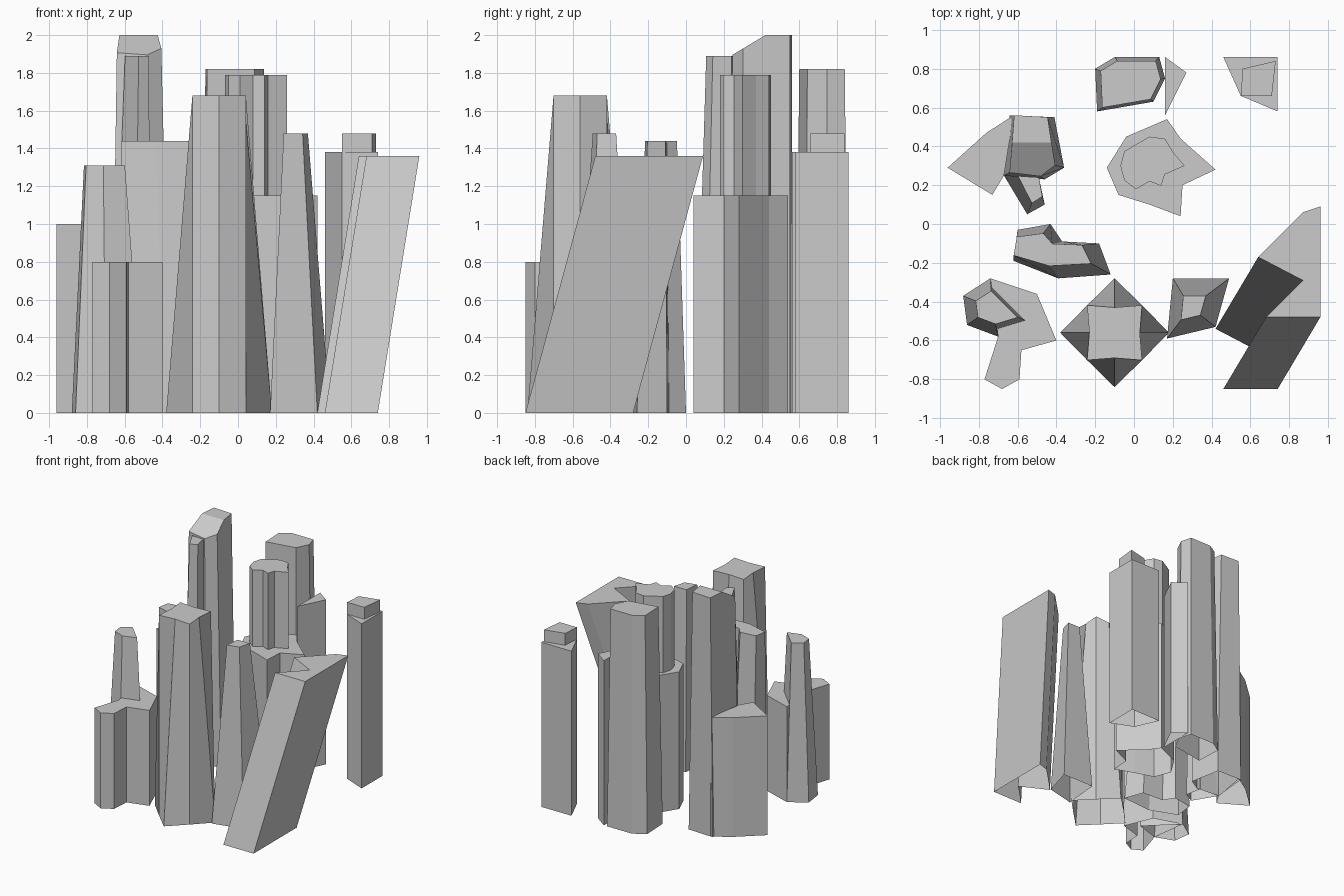
import bpy
import bmesh
from math import cos, sin, tau

default_cube = bpy.data.objects.get("Cube")
if default_cube:
    bpy.data.objects.remove(default_cube, do_unlink=True)

stone = bpy.data.materials.new("pale grey")
stone.use_nodes = True
shade = .6
stone.diffuse_color = (shade, shade, shade, 1)
shader = stone.node_tree.nodes["Principled BSDF"]
shader.inputs["Base Color"].default_value = stone.diffuse_color


def ring(centre, radii):
    """Outline with evenly turned corners at the given distances."""
    step = tau / len(radii)
    return [(centre[0] + radius * cos(step * index), centre[1] + radius * sin(step * index))
            for index, radius in enumerate(radii)]


def scaled(outline, about, taper):
    """Outline drawn in towards a fixed point, by one factor per axis."""
    return [tuple(fixed + (value - fixed) * factor
                  for value, fixed, factor in zip(corner, about, taper))
            for corner in outline]


def shifted(outline, offset):
    """Outline moved sideways."""
    return [tuple(value + move for value, move in zip(corner, offset)) for corner in outline]


def tower(name, base, height, top=None, floor=0, roof_plane=None):
    """Open-bottomed prism between two outlines, its roof cut by a plane if given."""
    mesh_data = bmesh.new()
    lower = [mesh_data.verts.new((*corner, floor)) for corner in base]
    upper = [mesh_data.verts.new((*corner, height)) for corner in top or base]
    for index in range(len(lower)):
        before = index - 1
        mesh_data.faces.new((lower[before], lower[index], upper[index], upper[before]))
    mesh_data.faces.new(upper)
    if roof_plane:
        point, normal = roof_plane
        cut = bmesh.ops.bisect_plane(
            mesh_data, geom=mesh_data.verts[:] + mesh_data.edges[:] + mesh_data.faces[:],
            plane_co=point, plane_no=normal, clear_outer=True)
        cut_edges = [item for item in cut["geom_cut"] if isinstance(item, bmesh.types.BMEdge)]
        bmesh.ops.edgeloop_fill(mesh_data, edges=cut_edges)
    bmesh.ops.recalc_face_normals(mesh_data, faces=mesh_data.faces[:])
    mesh = bpy.data.meshes.new(name)
    mesh_data.to_mesh(mesh)
    mesh_data.free()
    mesh.materials.append(stone)
    part = bpy.data.objects.new(name, mesh)
    bpy.context.collection.objects.link(part)


# Back tower, narrowing upwards, with a low wedge beside it
back = [(-.2, .8), (-.1, .86), (.13, .86), (.16, .75), (.1, .63), (-.19, .58)]
tower("back_tower", back, height=1.82, top=scaled(back, about=(0, .72), taper=(.86, .86)))
tower("back_wedge", [(.16, .86), (.27, .78), (.16, .56)], height=1.38)

# Corner tower and the smaller block on it
tower("corner_tower", [(.46, .86), (.74, .86), (.74, .58), (.55, .66)], height=1.38)
tower("corner_cap", [(.56, .8), (.73, .84), (.71, .66), (.55, .66)], height=1.48, floor=1.38)

# Central stepped tower
tower("centre_lower",
      [(-.14, .29), (-.04, .45), (.17, .54), (.24, .44), (.42, .28),
       (.25, .2), (.24, .04), (.08, .1), (-.08, .15)], height=1.15)
jagged = ring((.08, .3), [.18, .14, .16, .15, .13, .15, .15, .15, .14, .08, .12, .09])
tower("centre_upper", jagged, height=1.79, floor=1.15)

# Tallest tower with its sloping roof, buttress and low wedge
tall = [(-.64, .56), (-.41, .55), (-.36, .29), (-.46, .23), (-.67, .25)]
tower("tall_tower", tall, height=2, top=scaled(tall, about=(-.55, .56), taper=(.75, .95)),
      roof_plane=((0, .42, 2), (0, -.6, 1)))
buttress = [(-.67, .25), (-.55, .05), (-.46, .1), (-.49, .24)]
tower("tall_buttress", buttress, height=1.89,
      top=scaled(buttress, about=buttress[-1], taper=(.6, .7)))
tower("low_wedge", [(-.96, .29), (-.76, .47), (-.62, .56), (-.67, .25), (-.73, .15)], height=1)

# Middle tower, narrowing mostly front to back
middle = [(-.62, -.19), (-.6, -.03), (-.43, 0), (-.37, -.09), (-.18, -.1), (-.12, -.26), (-.39, -.28)]
tower("middle_tower", middle, height=1.44, top=scaled(middle, about=(-.62, -.12), taper=(.8, .6)))

# Front corner: tapered tower beside a low block
tower("front_low_block",
      [(-.74, -.28), (-.5, -.36), (-.4, -.6), (-.58, -.65),
       (-.59, -.8), (-.68, -.85), (-.77, -.8), (-.7, -.58)], height=.8)
front = [(-.88, -.37), (-.74, -.28), (-.5, -.52), (-.7, -.58), (-.86, -.52)]
tower("front_taper", front, height=1.31, top=scaled(front, about=(-.73, -.43), taper=(.57, .57)))

# Star tower: its four spikes draw in towards the roof
star_centre = (-.1, -.56)
tower("star_tower", ring(star_centre, [.28, .2] * 4), height=1.68,
      top=ring(star_centre, [.13, .2] * 4))

# Small tapered tower
small = [(.2, -.28), (.49, -.28), (.42, -.53), (.17, -.59)]
tower("small_taper", small, height=1.48, top=scaled(small, about=(.29, -.43), taper=(.4, .4)))

# Leaning tower
leaning = [(.42, -.54), (.65, -.31), (.74, -.28), (.74, -.85), (.46, -.85), (.65, -.66)]
tower("leaning_tower", leaning, height=1.36, top=shifted(leaning, (.22, .37)))
